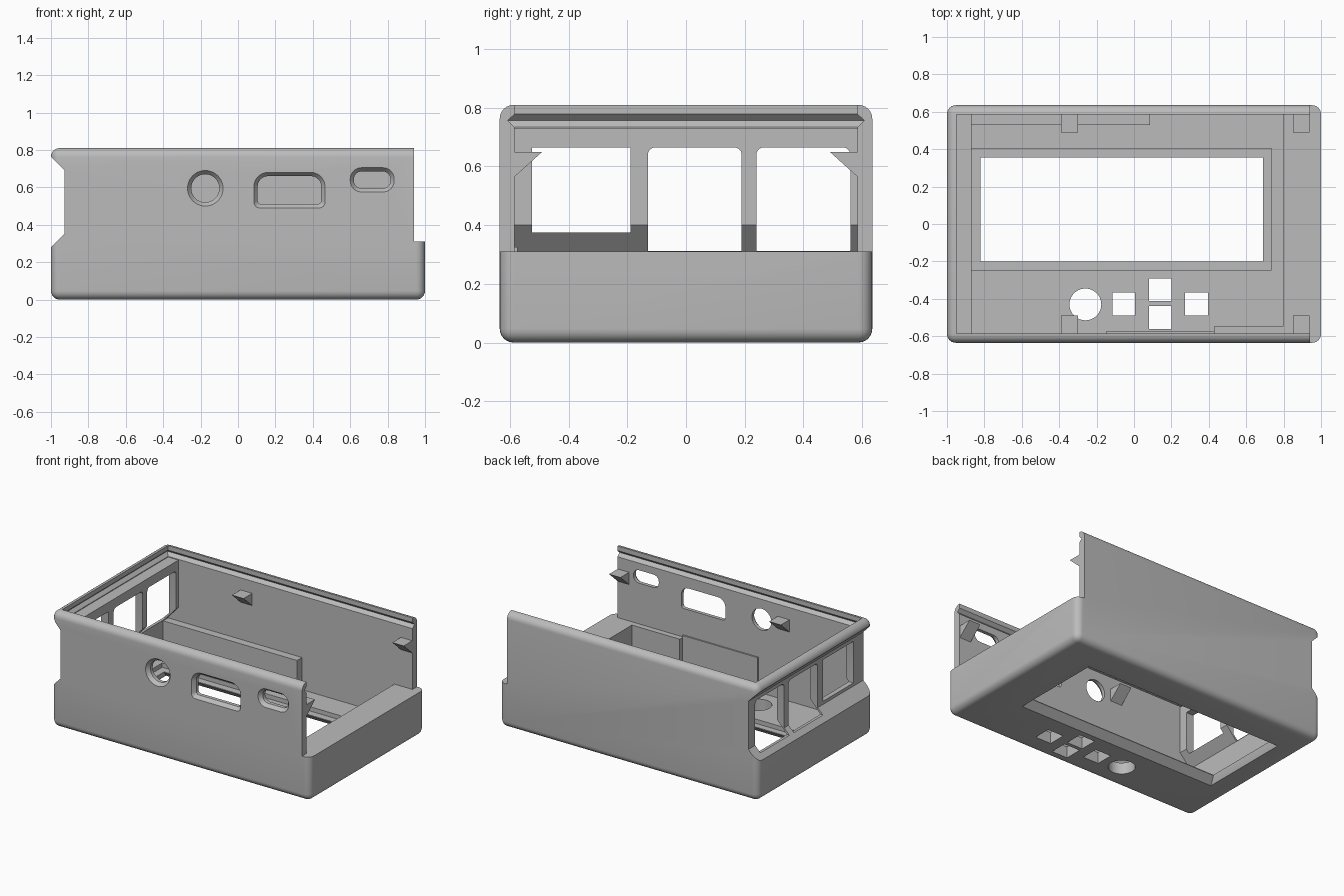
import bpy, bmesh, math
from mathutils import Vector

if "Cube" in bpy.data.objects:
    bpy.data.objects.remove(bpy.data.objects["Cube"], do_unlink=True)

grey = bpy.data.materials.new("plastic_grey")
grey.use_nodes = True
COLOUR = (0.5, 0.5, 0.5, 1)
grey.diffuse_color = COLOUR
grey.node_tree.nodes["Principled BSDF"].inputs["Base Color"].default_value = COLOUR


def finish(bm, name):
    bmesh.ops.recalc_face_normals(bm, faces=bm.faces)
    mesh = bpy.data.meshes.new(name)
    bm.to_mesh(mesh)
    bm.free()
    mesh.materials.append(grey)
    ob = bpy.data.objects.new(name, mesh)
    bpy.context.collection.objects.link(ob)
    return ob


def loft(name, rings):
    """Closed solid through rings that all have the same number of points."""
    bm = bmesh.new()
    loops = [[bm.verts.new(p) for p in ring] for ring in rings]
    n = len(loops[0])
    for a, b in zip(loops, loops[1:]):
        for i in range(n):
            j = (i + 1) % n
            bm.faces.new((a[i], a[j], b[j], b[i]))
    bm.faces.new(loops[0])
    bm.faces.new(loops[-1])
    return finish(bm, name)


def prism(name, axis, lo, hi, points):
    """Extrude a 2D outline along the x or y axis."""
    place = (lambda p, d: (d, p[0], p[1])) if axis == "x" else (lambda p, d: (p[0], d, p[1]))
    return loft(name, [[place(p, d) for p in points] for d in (lo, hi)])


def rect(x0, x1, y0, y1, z, grow=0.0):
    return [(x0 - grow, y0 - grow, z), (x1 + grow, y0 - grow, z),
            (x1 + grow, y1 + grow, z), (x0 - grow, y1 + grow, z)]


def box(name, x0, x1, y0, y1, z0, z1):
    return loft(name, [rect(x0, x1, y0, y1, z0), rect(x0, x1, y0, y1, z1)])


def rounded(a0, a1, b0, b1, r_low, r_high, steps=6):
    """Rounded rectangle outline with separate lower and upper radii."""
    pts = []
    for ca, cb, r, start in ((a1, b1, r_high, 0), (a0, b1, r_high, 90),
                             (a0, b0, r_low, 180), (a1, b0, r_low, 270)):
        sa = -1 if ca == a1 else 1
        sb = -1 if cb == b1 else 1
        for i in range(steps + 1):
            t = math.radians(start + 90 * i / steps)
            pts.append((ca + sa * r + r * math.cos(t), cb + sb * r + r * math.sin(t)))
    return pts


def circle(cx, cy, r, n=40):
    return [(cx + r * math.cos(math.tau * i / n), cy + r * math.sin(math.tau * i / n)) for i in range(n)]


def cut(target, cutter):
    cutter.hide_render = True
    mod = target.modifiers.new("cut", "BOOLEAN")
    mod.operation, mod.solver, mod.object = "DIFFERENCE", "EXACT", cutter
    bpy.context.view_layer.objects.active = target
    bpy.ops.object.modifier_apply(modifier=mod.name)
    bpy.data.objects.remove(cutter, do_unlink=True)


# Outer shell with rounded edges
W, IN, FLOOR = 0.635, 0.585, 0.08
bm = bmesh.new()
bmesh.ops.create_cube(bm, size=1)
for v in bm.verts:
    v.co = Vector((v.co.x * 2, v.co.y * 2 * W, (v.co.z + 0.5) * 0.81))
bmesh.ops.bevel(bm, geom=bm.edges[:], offset=0.047, segments=6, profile=0.5, affect="EDGES")
case = finish(bm, "case_shell")

# Interior, with the left wall stepping inwards and the right wall kept low and thick
cut(case, prism("cavity", "y", -IN, IN, [
    (-0.95, FLOOR), (0.8, FLOOR), (0.8, 0.31), (1.1, 0.31), (1.1, 1), (-0.95, 1),
    (-0.95, 0.73), (-0.87, 0.73), (-0.87, 0.4), (-0.95, 0.31)]))
cut(case, box("open_end", 0.94, 1.1, -1, 1, 0.31, 1))

# Notch along the outside of the left wall
cut(case, prism("side_notch", "y", -1, 1, [
    (-1.1, 0.18), (-0.927, 0.353), (-0.927, 0.69), (-1.1, 0.867)]))

# Sliding lid groove
cut(case, loft("lid_groove", [rect(-0.95, 1.1, -IN, IN, z, g)
                              for z, g in ((0.733, -0.002), (0.757, 0.022), (0.78, -0.002))]))

# Windows in the left wall
for y0, y1, z0, r in ((-0.525, -0.19, 0.375, 0.002), (-0.13, 0.19, 0.312, 0.025), (0.24, 0.56, 0.312, 0.025)):
    cut(case, prism("window", "x", -1.1, -0.8, rounded(y0, y1, z0, 0.665, 0.002, r)))


# Countersunk ports in the front wall
def port(outline):
    return loft("port", [[(a, y, b) for a, b in outline(g)]
                         for y, g in ((-0.7, 0), (-W, 0), (-0.61, -0.02), (-0.5, -0.02))])


cut(case, port(lambda g: circle(-0.175, 0.595, 0.095 + g)))
cut(case, port(lambda g: rounded(0.085 - g, 0.465 + g, 0.49 - g, 0.68 + g, 0.03 + g / 2, 0.075 + g)))
cut(case, port(lambda g: rounded(0.6 - g, 0.835 + g, 0.575 - g, 0.705 + g, 0.06 + g, 0.06 + g)))

# Screen opening: seat inside, flared bezel outside
cut(case, box("screen_seat", -0.87, 0.735, -0.245, 0.405, 0.05, 0.2))
cut(case, loft("screen_opening", [
    rect(-0.84, 0.71, -0.25, 0.405, -0.001), rect(-0.82, 0.69, -0.2, 0.355, 0.045),
    rect(-0.82, 0.69, -0.2, 0.355, 0.2)]))

# Dial and button holes in the floor
cut(case, loft("dial_hole", [[(x, y, z) for x, y in circle(-0.26, -0.43, 0.085)] for z in (-0.1, 0.2)]))
S = 0.061
for x, y in ((-0.055, -0.428), (0.14, -0.352), (0.14, -0.5), (0.335, -0.428)):
    cut(case, box("button_hole", x - S, x + S, y - S, y + S, -0.1, 0.2))

# Inner rails
box("back_rail", -0.95, 0.085, 0.53, 0.59, 0.06, 0.305)
box("front_rail", 0.43, 0.81, -0.59, -0.545, 0.06, 0.31)
box("front_backing", -0.15, 0.43, -0.59, -0.575, 0.06, 0.325)

# Snap tabs on the long walls
for side, face in ((-1, "front"), (1, "back")):
    for x0, x1, end in ((-0.39, -0.3, "left"), (0.85, 0.938, "right")):
        prism(f"{face}_tab_{end}", "x", x0, x1,
              [(side * 0.59, 0.65), (side * 0.49, 0.65), (side * 0.59, 0.56)])

# Smooth rounded edges, keep the rest crisp
bpy.ops.object.select_all(action="DESELECT")
case.select_set(True)
bpy.context.view_layer.objects.active = case
bpy.ops.object.shade_smooth_by_angle(angle=math.radians(30))
